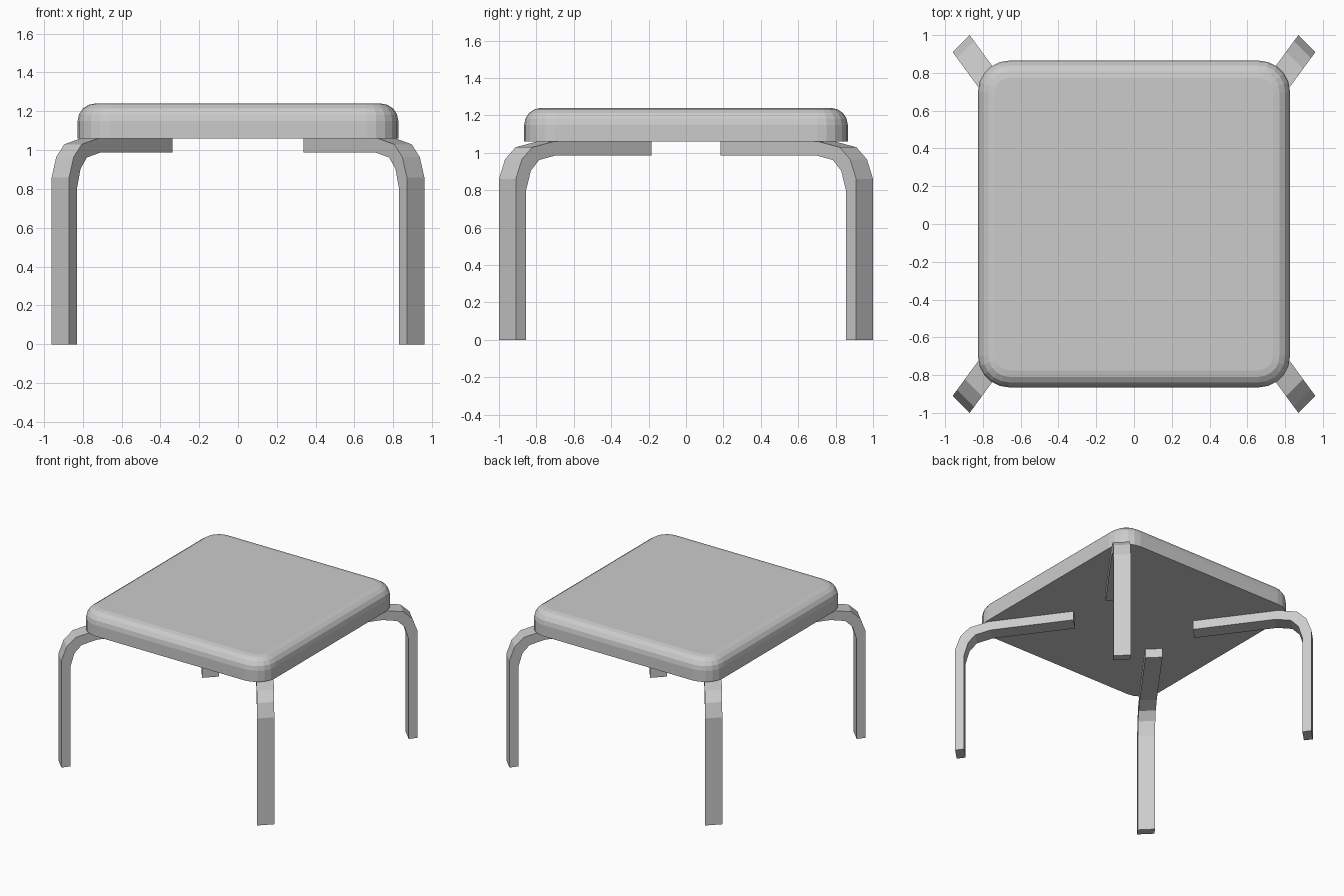
import bpy, bmesh
from mathutils import Vector

if "Cube" in bpy.data.objects:
    bpy.data.objects.remove(bpy.data.objects["Cube"])


def add_object(name, bm):
    bmesh.ops.recalc_face_normals(bm, faces=bm.faces)
    mesh = bpy.data.meshes.new(name)
    bm.to_mesh(mesh)
    bm.free()
    obj = bpy.data.objects.new(name, mesh)
    bpy.context.collection.objects.link(obj)
    return obj


# Seat: slab with rounded corners, then a rounded top rim
bm = bmesh.new()
bmesh.ops.create_cube(bm, size=1)
for v in bm.verts:
    v.co = Vector((v.co.x * 1.652, v.co.y * 1.73, 1.15 + v.co.z * 0.18))
upright = [e for e in bm.edges if abs(e.verts[0].co.z - e.verts[1].co.z) > 0.1]
bmesh.ops.bevel(bm, geom=upright, offset=0.165, segments=5, profile=0.5, affect='EDGES')
rim = [e for e in bm.edges if all(v.co.z > 1.23 for v in e.verts)]
bmesh.ops.bevel(bm, geom=rim, offset=0.09, segments=4, profile=0.5, affect='EDGES')
add_object("seat", bm)

# Bent leg profile: outer (reach, z) and inner (reach, z) at each station
STATIONS = [
    ((0, 0), (-0.068, 0)),
    ((0, 0.86), (-0.068, 0.80)),
    ((-0.04, 0.965), (-0.10, 0.905)),
    ((-0.11, 1.03), (-0.155, 0.962)),
    ((-0.25, 1.06), (-0.27, 0.987)),
    ((-0.90, 1.06), (-0.90, 0.987)),
]
SIDES = (Vector((0.87, 1.0, 0)), Vector((0.96, 0.91, 0)))
REACH = Vector((0.591, 0.807, 0))


def build_leg(name, sx, sy):
    bm = bmesh.new()
    rings = []
    for outer, inner in STATIONS:
        ring = []
        for side, (s, z) in ((0, outer), (1, outer), (1, inner), (0, inner)):
            p = SIDES[side] + REACH * s
            ring.append(bm.verts.new((p.x * sx, p.y * sy, z)))
        rings.append(ring)
    for a, b in zip(rings, rings[1:]):
        for i in range(4):
            j = (i + 1) % 4
            bm.faces.new((a[i], a[j], b[j], b[i]))
    bm.faces.new(rings[0])
    bm.faces.new(rings[-1])
    return add_object(name, bm)


# Four mirrored legs
for sy, depth in ((-1, "front"), (1, "back")):
    for sx, side in ((-1, "left"), (1, "right")):
        build_leg(f"{depth}_{side}_leg", sx, sy)
